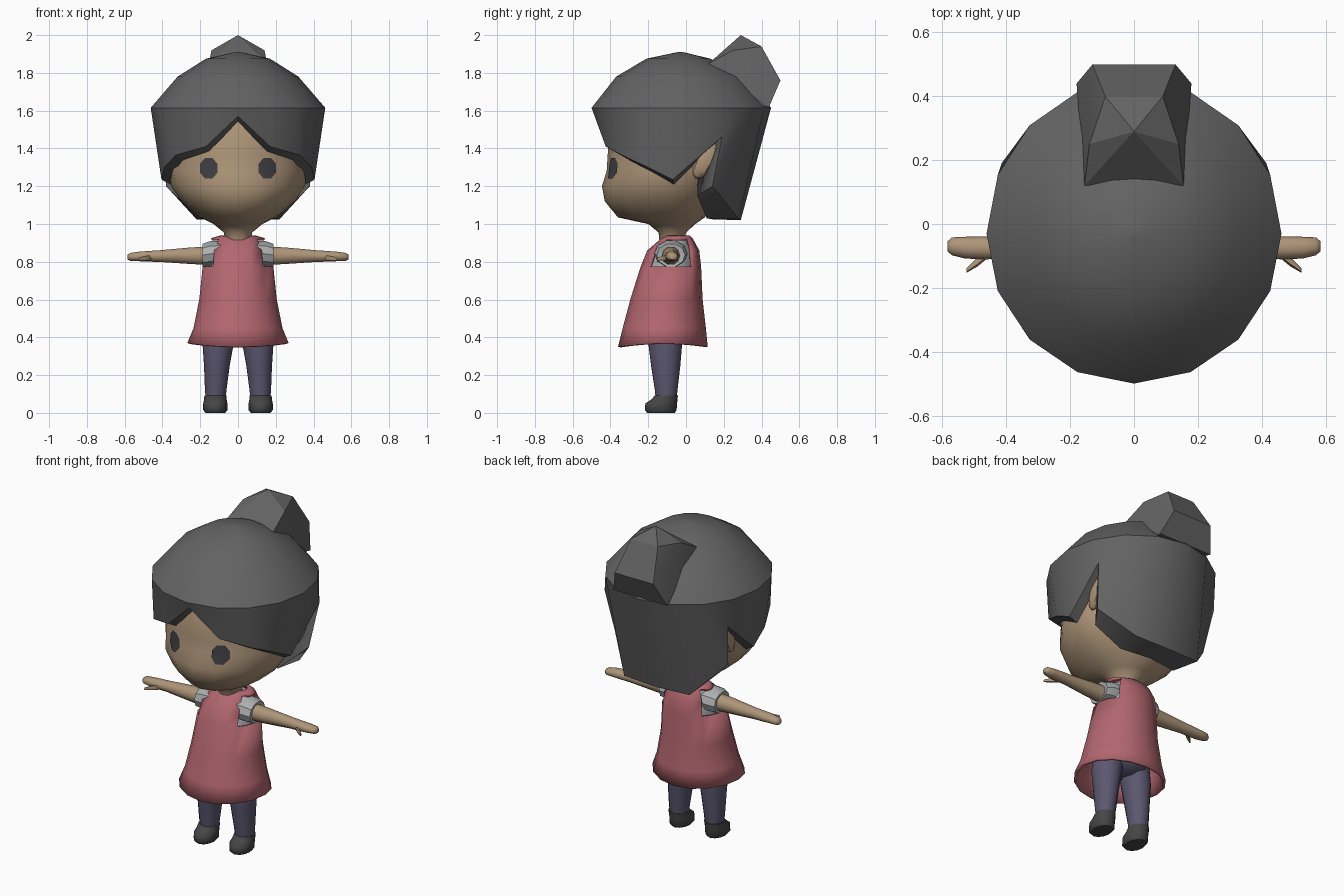
import bpy, bmesh, math
from mathutils import Vector, Matrix
from mathutils.bvhtree import BVHTree

if "Cube" in bpy.data.objects:
    bpy.data.objects.remove(bpy.data.objects["Cube"])


def material(name, r, g, b):
    m = bpy.data.materials.new(name)
    m.diffuse_color = (r, g, b, 1)
    m.use_nodes = True
    m.node_tree.nodes["Principled BSDF"].inputs["Base Color"].default_value = m.diffuse_color
    return m


HAIR = material("charcoal hair", 0.125, 0.125, 0.125)
SKIN = material("tan skin", 0.42, 0.30, 0.19)
PINK = material("rose dress", 0.45, 0.135, 0.16)
GREY = material("grey shirt", 0.42, 0.43, 0.44)
NAVY = material("dusky trousers", 0.105, 0.095, 0.16)
DARK = material("dark shoes", 0.06, 0.06, 0.06)
EYES = material("dark eyes", 0.05, 0.05, 0.055)


def finish(name, bm, mat, angle=35):
    bmesh.ops.recalc_face_normals(bm, faces=bm.faces)
    me = bpy.data.meshes.new(name)
    bm.to_mesh(me)
    bm.free()
    me.materials.append(mat)
    ob = bpy.data.objects.new(name, me)
    bpy.context.collection.objects.link(ob)
    bpy.ops.object.select_all(action='DESELECT')
    ob.select_set(True)
    bpy.context.view_layer.objects.active = ob
    bpy.ops.object.shade_smooth_by_angle(angle=math.radians(angle))
    return ob


def loft(rings, caps=(True, True)):
    """Skin a list of equally long closed rings of points."""
    bm = bmesh.new()
    vs = [[bm.verts.new(p) for p in r] for r in rings]
    n = len(rings[0])
    for a, b in zip(vs, vs[1:]):
        for j in range(n):
            k = (j + 1) % n
            bm.faces.new((a[j], a[k], b[k], b[j]))
    if caps[0]:
        bm.faces.new(vs[0])
    if caps[1]:
        bm.faces.new(vs[-1])
    return bm


def egg(z, rx, yf, yb, n=16, cx=0, cy=None):
    """Horizontal ring with separate front and back depths."""
    cy = (yf + yb) / 2 if cy is None else cy
    pts = []
    for j in range(n):
        a = math.tau * j / n
        c = math.cos(a)
        ry = cy - yf if c > 0 else yb - cy
        pts.append(Vector((cx + rx * math.sin(a), cy - ry * c, z)))
    return pts


def limb(x, y, z, ry, rz, s, n=10):
    """Ring across the x axis, for arms and sleeves."""
    return [Vector((s * x, y + ry * math.cos(math.tau * j / n),
                    z + rz * math.sin(math.tau * j / n))) for j in range(n)]


# Head and neck
head_rings = [(0.90, .065, -.14, -.01), (0.955, .075, -.145, 0), (1.0, .13, -.2, .05),
              (1.035, .2, -.36, .1), (1.12, .3, -.43, .15), (1.2, .355, -.445, .19),
              (1.28, .37, -.42, .22), (1.36, .365, -.415, .24), (1.5, .355, -.405, .24),
              (1.65, .3, -.34, .2), (1.76, .12, -.2, .1)]
bm = loft([egg(*r, cy=-.08) for r in head_rings])
bmesh.ops.recalc_face_normals(bm, faces=bm.faces)
tree = BVHTree.FromBMesh(bm)
finish("head", bm, SKIN, 60)

# Eyes laid on the face, and ears
for s, side in ((1, "left"), (-1, "right")):
    bm = bmesh.new()

    def on_face(x, z):
        hit = tree.ray_cast(Vector((x, -1, z)), Vector((0, 1, 0)))[0]
        return bm.verts.new((x, hit.y - 0.007, z))
    mid = on_face(s * .155, 1.295)
    rim = [on_face(s * .155 + .05 * math.cos(math.tau * (j + .5) / 8),
                   1.295 + .06 * math.sin(math.tau * (j + .5) / 8)) for j in range(8)]
    for j in range(8):
        bm.faces.new((mid, rim[j], rim[(j + 1) % 8]))
    eye = finish(side + "_eye", bm, EYES)

    bm = bmesh.new()
    place = (Matrix.Translation((s * .345, .1, 1.34)) @ Matrix.Rotation(-.45, 4, 'X')
             @ Matrix.Diagonal((.035, .05, .11, 1)))
    bmesh.ops.create_uvsphere(bm, u_segments=8, v_segments=6, radius=1, matrix=place)
    finish(side + "_ear", bm, SKIN)

# Hair shell: crown, brim, cut lower edge, then an inner lining
edge = [(0, -.47, 1.57), (.17, -.425, 1.41), (.33, -.34, 1.365), (.39, -.2, 1.30),
        (.405, -.07, 1.235), (.415, .19, 1.46), (.38, .14, 1.20), (.22, .28, 1.025),
        (0, .29, 1.02)]
lining = [(x * .88, (y + .03) * .88 - .03, z - .025) for x, y, z in edge]
lining[5:] = [(.35, .17, 1.44), (.33, .06, 1.15), (.19, .11, 1.03), (0, .14, 1.025)]


def mirrored(half):
    return [Vector(p) for p in half] + [Vector((-x, y, z)) for x, y, z in half[-2:0:-1]]


crown = [egg(z, rx, yf, yb, cy=-.03) for z, rx, yf, yb in
         ((1.91, .015, -.045, -.015), (1.875, .17, -.21, .13),
          (1.78, .32, -.37, .32), (1.615, .462, -.5, .45))]
inner = egg(1.62, .3, -.35, .25, cy=-.03)
finish("hair", loft(crown + [mirrored(edge), mirrored(lining), inner]), HAIR, 42)

# Faceted bun at the back of the crown
bm = bmesh.new()
half = [(.155, .12, 1.85), (.14, .25, 1.92), (.09, .40, 1.94), (.13, .50, 1.76),
        (.18, .44, 1.62), (.13, .2, 1.65)]
for p in half:
    for s in (1, -1):
        bm.verts.new((s * p[0], p[1], p[2]))
bm.verts.new((0, .29, 2.0))
res = bmesh.ops.convex_hull(bm, input=bm.verts)
loose = [v for v in bm.verts if not v.link_faces]
bmesh.ops.delete(bm, geom=loose, context='VERTS')
finish("hair_bun", bm, HAIR, 15)

# Sleeveless dress: flared loft with armholes opened at the sides
dress_rings = [(.35, .268, -.36, .115), (.45, .235, -.335, .105), (.6, .205, -.295, .088),
               (.775, .187, -.24, .08), (.86, .178, -.205, .07), (.925, .142, -.13, .035),
               (.94, .09, -.115, .02)]
rings = [egg(*r) for r in dress_rings]
for p in rings[0]:
    p.z += .02 * (p.x / .268) ** 2
bm = loft(rings, (False, False))
holes = [f for f in bm.faces if .78 < f.calc_center_median().z < .92
         and abs(f.calc_center_median().x) > .12]
bmesh.ops.delete(bm, geom=holes, context='FACES')
dress = finish("dress", bm, PINK, 40)
mod = dress.modifiers.new("cloth thickness", 'SOLIDIFY')
mod.thickness = .014
mod.offset = -1

# Shirt under the dress
finish("shirt", loft([egg(.62, .16, -.24, .05), egg(.78, .15, -.20, .05),
                      egg(.86, .14, -.17, .04), egg(.915, .10, -.11, .01)]), GREY)

for s, side in ((1, "left"), (-1, "right")):
    # Short sleeve with open cuff
    finish(side + "_sleeve", loft([limb(.09, -.08, .845, .09, .07, s),
                                   limb(.15, -.08, .842, .088, .07, s),
                                   limb(.187, -.08, .835, .075, .063, s),
                                   limb(.182, -.08, .833, .05, .045, s)]), GREY)
    # Arm tapering into a mitten hand
    arm = [(.14, -.08, .832, .05, .052), (.25, -.08, .832, .045, .046),
           (.42, -.075, .830, .034, .032), (.47, -.075, .829, .036, .03),
           (.53, -.074, .828, .034, .026), (.57, -.07, .826, .028, .022),
           (.584, -.07, .825, .016, .014)]
    finish(side + "_arm", loft([limb(*r, s) for r in arm]), SKIN, 60)
    # Thumb
    finish(side + "_thumb", loft([limb(.455, -.09, .822, .014, .016, s, 6),
                                  limb(.49, -.118, .818, .015, .014, s, 6),
                                  limb(.525, -.146, .814, .007, .008, s, 6)]), SKIN, 60)
    # Trouser leg
    leg = [(.07, .052, -.16, -.05, .118), (.12, .057, -.165, -.045, .118),
           (.25, .068, -.185, -.03, .112), (.37, .083, -.20, -.02, .105),
           (.46, .09, -.20, -.02, .09)]
    finish(side + "_leg", loft([egg(z, rx, f, b, 12, s * x) for z, rx, f, b, x in leg]),
           NAVY, 60)
    # Shoe
    shoe = [(0, .052, -.205, -.06), (.015, .064, -.218, -.05), (.05, .064, -.215, -.047),
            (.07, .06, -.185, -.045), (.092, .058, -.165, -.043)]
    finish(side + "_shoe", loft([egg(*r, 12, s * .12) for r in shoe]), DARK, 50)

# Hips joining the legs
finish("hips", loft([egg(.385, .07, -.17, -.05), egg(.42, .16, -.21, 0),
                     egg(.52, .17, -.23, .03), egg(.64, .16, -.23, .04)]), NAVY, 60)
